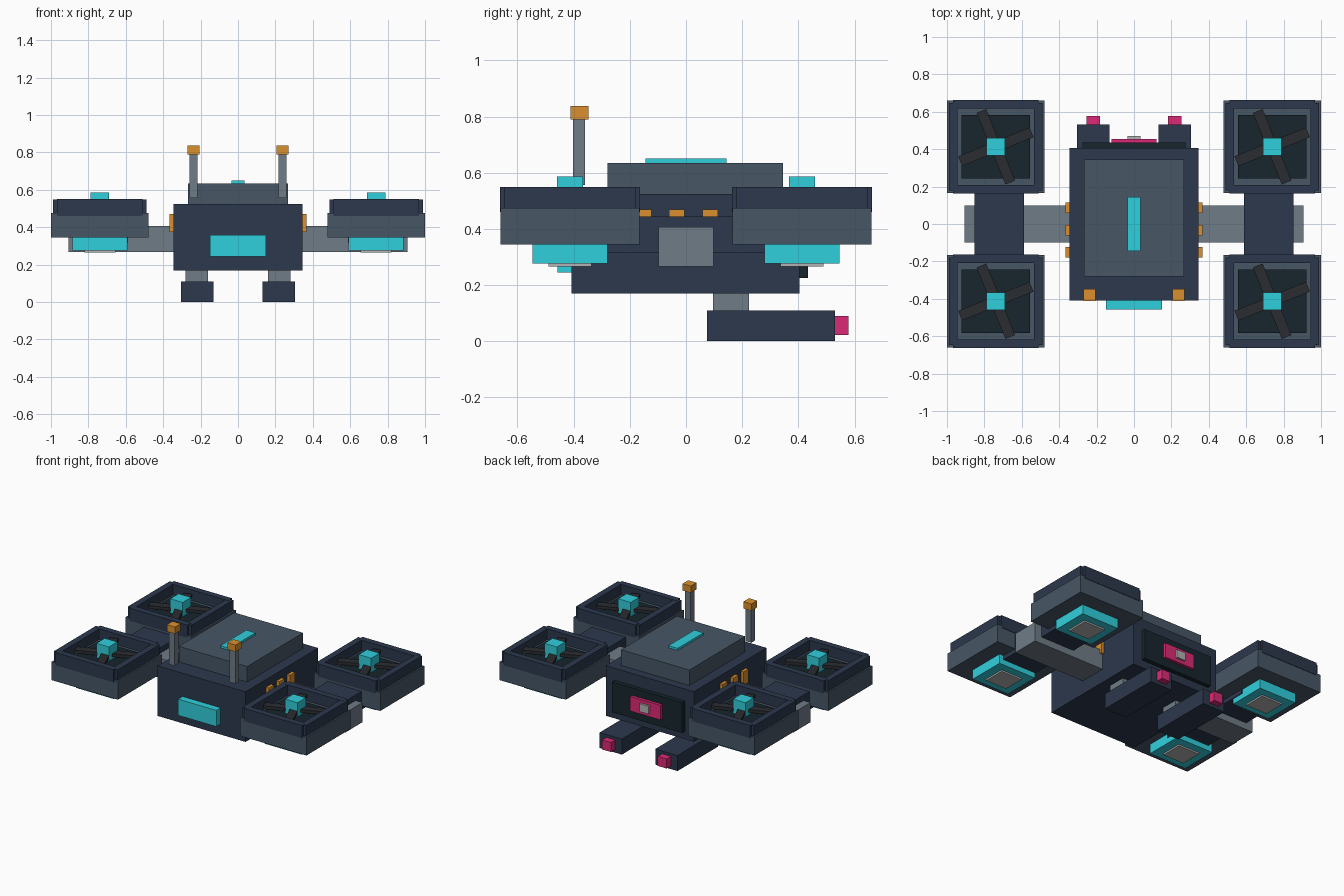
import bpy
import math

if "Cube" in bpy.data.objects:
    bpy.data.objects.remove(bpy.data.objects["Cube"])

HEX = {"navy": "2C384D", "slate": "475766", "steel": "707C87", "black": "17252D",
       "blade": "2A2C31", "cyan": "30D0DD", "orange": "DB902E", "pink": "DC2A76",
       "silver": "B4B4B4"}


def linear(c):
    return c / 12.92 if c <= 0.04045 else ((c + 0.055) / 1.055) ** 2.4


MATS = {}
for key, h in HEX.items():
    m = bpy.data.materials.new(key)
    m.diffuse_color = [linear(int(h[i:i + 2], 16) / 255) for i in (0, 2, 4)] + [1]
    m.use_nodes = True
    m.node_tree.nodes["Principled BSDF"].inputs["Base Color"].default_value = m.diffuse_color
    MATS[key] = m


def box(name, color, x, y, z, turn=0):
    """Box from (min, max) ranges, optionally turned about its vertical axis."""
    bpy.ops.mesh.primitive_cube_add(
        size=1, location=[(a + b) / 2 for a, b in (x, y, z)], rotation=(0, 0, turn))
    ob = bpy.context.object
    ob.name = name
    ob.scale = [b - a for a, b in (x, y, z)]
    ob.data.materials.append(MATS[color])
    return ob


def about(c, half):
    return (c - half, c + half)


# Central body
box("body", "navy", (-0.345, 0.345), (-0.408, 0.405), (0.17, 0.525))
box("top_hatch", "slate", (-0.268, 0.268), (-0.28, 0.345), (0.52, 0.635))
box("top_light", "cyan", (-0.036, 0.036), (-0.145, 0.145), (0.63, 0.65))
box("front_light", "cyan", (-0.15, 0.15), (-0.457, -0.405), (0.245, 0.36))

# Rear panel
box("rear_panel", "black", (-0.275, 0.275), (0.40, 0.435), (0.225, 0.44))
box("rear_light", "pink", (-0.12, 0.12), (0.43, 0.455), (0.283, 0.387))
box("rear_lens", "silver", (-0.035, 0.035), (0.45, 0.47), (0.307, 0.363))


def rotor_pod(tag, cx, cy):
    def part(name, color, hx, hy, z, dx=0, dy=0, turn=0):
        box(f"{name}_{tag}", color, about(cx + dx, hx), about(cy + dy, hy), z, turn)

    part("pod_housing", "slate", 0.26, 0.247, (0.345, 0.475))
    # Guard rails around the rotor
    for s in (-1, 1):
        part(f"guard_cross_{s}", "navy", 0.2275, 0.0225, (0.46, 0.55), dy=s * 0.2275)
        part(f"guard_side_{s}", "navy", 0.0225, 0.234, (0.458, 0.549), dx=s * 0.2265)
    # Fan
    part("fan_well", "black", 0.182, 0.17, (0.47, 0.485))
    for i in range(2):
        part(f"blade_{i}", "blade", 0.206, 0.028, (0.502 + i * 0.001, 0.524 + i * 0.001),
             turn=math.radians(22 + 90 * i))
    part("hub", "cyan", 0.049, 0.047, (0.48, 0.586))
    # Thruster underneath
    part("thruster", "cyan", 0.147, 0.134, (0.277, 0.35))
    part("thruster_plate", "silver", 0.083, 0.077, (0.266, 0.28))


for side, s in (("left", -1), ("right", 1)):
    def mx(a, b):
        return tuple(sorted((s * a, s * b)))

    # Arm, pod beam and pods
    box(f"arm_{side}", "steel", mx(0.33, 0.907), (-0.098, 0.098), (0.267, 0.406))
    box(f"pod_beam_{side}", "navy", mx(0.587, 0.853), (-0.37, 0.37), (0.315, 0.445))
    for end, e in (("front", -1), ("back", 1)):
        rotor_pod(f"{end}_{side}", s * 0.739, e * 0.413)

    # Side marker lights
    for i, y in enumerate((-0.15, -0.033, 0.086)):
        box(f"marker_light_{side}_{i}", "orange", mx(0.34, 0.367), about(y, 0.028), (0.375, 0.47))

    # Antenna
    box(f"antenna_{side}", "steel", about(s * 0.238, 0.022), (-0.402, -0.359), (0.557, 0.795))
    box(f"antenna_tip_{side}", "orange", about(s * 0.238, 0.032), (-0.412, -0.348), (0.79, 0.838))

    # Landing skid
    box(f"skid_leg_{side}", "steel", about(s * 0.22, 0.06), (0.096, 0.224), (0.10, 0.18))
    box(f"skid_{side}", "navy", mx(0.131, 0.305), (0.075, 0.531), (0.0, 0.11))
    box(f"skid_light_{side}", "pink", about(s * 0.218, 0.035), (0.525, 0.578), (0.022, 0.09))
